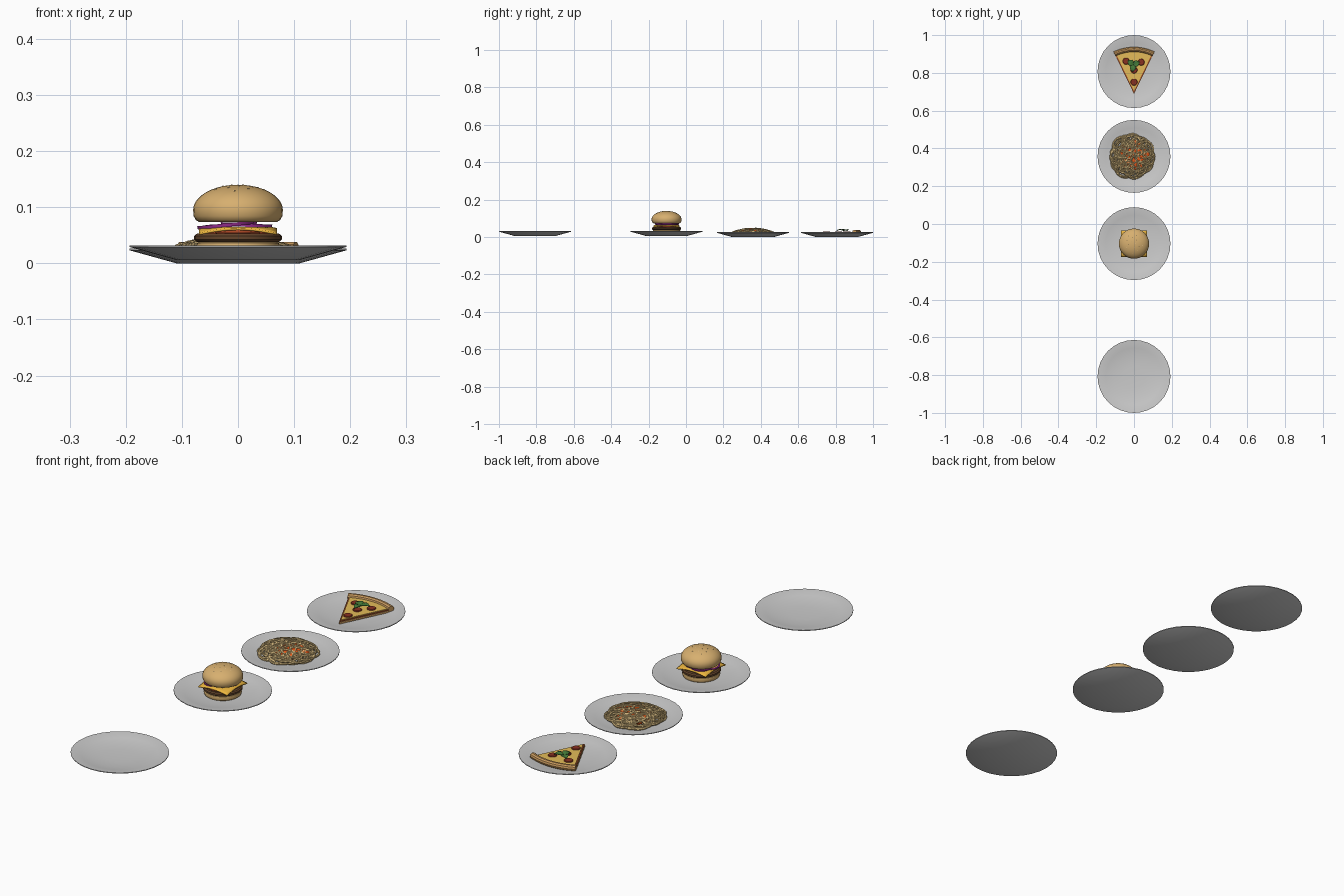
import bpy, bmesh, math, random
from mathutils import Vector, Matrix

if "Cube" in bpy.data.objects:
    bpy.data.objects.remove(bpy.data.objects["Cube"])

random.seed(4)
TAU = math.tau


def mat(name, r, g, b):
    m = bpy.data.materials.new(name)
    m.diffuse_color = (r, g, b, 1)
    m.use_nodes = True
    m.node_tree.nodes["Principled BSDF"].inputs["Base Color"].default_value = m.diffuse_color
    return m


BUN = mat("bun", .68, .43, .16)
SEED = mat("seed", .75, .52, .25)
PATTY = mat("patty", .13, .06, .025)
TOMATO = mat("tomato", .65, .1, .03)
CHEESE = mat("cheese", .85, .47, .05)
ONION = mat("onion", .33, .03, .3)
NOODLE = mat("noodle", .62, .45, .2)
SAUCE = mat("sauce", .8, .1, .01)
CRUST = mat("crust", .58, .32, .11)
PIZZA_SAUCE = mat("pizza_sauce", .35, .07, .02)
MELT = mat("melted_cheese", .78, .5, .1)
PEPPERONI = mat("pepperoni", .25, .03, .015)
LEAF = mat("leaf", .06, .2, .04)


def finish(name, bm, material=None, loc=(0, 0, 0)):
    bmesh.ops.recalc_face_normals(bm, faces=bm.faces)
    me = bpy.data.meshes.new(name)
    bm.to_mesh(me)
    bm.free()
    ob = bpy.data.objects.new(name, me)
    ob.location = loc
    bpy.context.collection.objects.link(ob)
    if material:
        me.materials.append(material)
    return ob


def lathe(name, profile, loc, material=None, segs=32, closed=False):
    """Spin (radius, z) points around z."""
    bm = bmesh.new()
    vs = [bm.verts.new((r, 0, z)) for r, z in profile]
    es = [bm.edges.new(p) for p in zip(vs, vs[1:])]
    if closed:
        es.append(bm.edges.new((vs[-1], vs[0])))
    bmesh.ops.spin(bm, geom=vs + es, cent=(0, 0, 0), axis=(0, 0, 1), angle=TAU, steps=segs)
    bmesh.ops.remove_doubles(bm, verts=bm.verts, dist=1e-5)
    return finish(name, bm, material, loc)


def tube(name, paths, radius, loc, material, cyclic=False, res=2):
    """Round tubes along point lists, as one mesh."""
    cu = bpy.data.curves.new(name, 'CURVE')
    cu.dimensions = '3D'
    cu.bevel_depth, cu.bevel_resolution, cu.use_fill_caps = radius, res, True
    for pts in paths:
        sp = cu.splines.new('POLY')
        sp.points.add(len(pts) - 1)
        for p, co in zip(sp.points, pts):
            p.co = (*co, 1)
        sp.use_cyclic_u = cyclic
    ob = bpy.data.objects.new(name, cu)
    ob.location = loc
    bpy.context.collection.objects.link(ob)
    cu.materials.append(material)
    bpy.ops.object.select_all(action='DESELECT')
    ob.select_set(True)
    bpy.context.view_layer.objects.active = ob
    bpy.ops.object.convert(target='MESH')
    return ob


# Plates: two sit slightly higher than the others
PLATE = [(0, 0), (.11, 0), (.193, .023), (.193, .026), (.19, .026),
         (.15, .018), (.11, .012), (.06, .0095), (0, .009)]
BURGER, PASTA, PIZZA = -.104, .358, .807
for name, y, z in (("empty_plate", -.807, .006), ("burger_plate", BURGER, .006),
                   ("pasta_plate", PASTA, 0), ("pizza_plate", PIZZA, 0)):
    lathe(name, PLATE, (0, y, z))

# Burger buns and patty
C = (0, BURGER, 0)


def dome(r):
    return .095 + .045 * math.sqrt(max(0, 1 - (r / .08) ** 2))


top = [(.08 * math.sin(a), dome(.08 * math.sin(a))) for a in (i * math.pi / 20 for i in range(11))]
lathe("top_bun", top + [(.079, .084), (.075, .077), (.07, .074), (0, .074)], C, BUN)
lathe("bottom_bun", [(0, .014), (.064, .014), (.072, .019), (.075, .027), (.073, .036),
                     (.068, .039), (0, .039)], C, BUN)
lathe("patty", [(0, .038), (.073, .038), (.078, .042), (.078, .049), (.073, .053), (0, .053)], C, PATTY)

# Tomato slices
for i in range(3):
    a = i * TAU / 3 + .5
    lathe("tomato_slice_%d" % i, [(0, .052), (.038, .052), (.04, .056), (.038, .06), (0, .06)],
          (.028 * math.cos(a), BURGER + .028 * math.sin(a), 0), TOMATO, 24)

# Cheese slice with drooping corners
bm = bmesh.new()
bmesh.ops.create_grid(bm, x_segments=12, y_segments=12, size=.069)
for v in bm.verts:
    v.co.z = .063 - .3 * max(0, v.co.xy.length - .062)
cheese = finish("cheese_slice", bm, CHEESE, C)
s = cheese.modifiers.new("thickness", 'SOLIDIFY')
s.thickness, s.offset = .004, 0

# Onion rings, slightly tilted
for i, (x, y, r, tilt) in enumerate(((-.022, -.01, .05, -.1), (.015, .012, .045, .05), (-.012, .02, .045, -.06))):
    ring = lathe("onion_ring_%d" % i, [(r - .007, -.003), (r, -.003), (r + .001, .003), (r - .006, .003)],
                 (x, BURGER + y, .068), ONION, 28, True)
    ring.rotation_euler = (0, tilt, 0)

# Sesame seeds scattered by golden angle
bm = bmesh.new()
for i in range(16):
    r, a = .013 * math.sqrt(i + .5), i * 2.4
    p = Vector((r * math.cos(a), r * math.sin(a), dome(r)))
    n = Vector((p.x / .0064, p.y / .0064, (p.z - .095) / .002025))
    m = Matrix.Translation(p) @ n.to_track_quat('Z', 'Y').to_matrix().to_4x4() \
        @ Matrix.Rotation(a, 4, 'Z') @ Matrix.Diagonal((.0028, .0018, .001, 1))
    bmesh.ops.create_uvsphere(bm, u_segments=8, v_segments=5, radius=1, matrix=m)
finish("sesame_seeds", bm, SEED, C)


# Spaghetti: looping strands over a low mound
def mound(r):
    return .014 + .026 * max(0, 1 - (r / .125) ** 2)


strands = []
for R, r, loops in ((.092, .024, 11), (.086, .032, 8), (.078, .036, 13), (.07, .04, 9),
                    (.058, .036, 7), (.045, .035, 8), (.03, .042, 5)):
    ph, ph2, n = random.random() * TAU, random.random() * TAU, loops * 18
    pts = []
    for k in range(n):
        t = k / n * TAU
        rr = R + .006 * math.sin(3 * t + ph2)
        x = rr * math.cos(t) + r * math.cos(loops * t + ph)
        y = rr * math.sin(t) + r * math.sin(loops * t + ph)
        z = mound(math.hypot(x, y)) + .004 * math.sin(loops * 1.0 * t + ph2) + .002
        pts.append((x, y, max(z, .017)))
    strands.append(pts)
tube("spaghetti", strands, .0048, (-.01, PASTA, 0), NOODLE, True, 1)

# Tomato sauce heap, lumpy
bm = bmesh.new()
bmesh.ops.create_icosphere(bm, subdivisions=4, radius=1)
for v in bm.verts:
    a = math.atan2(v.co.y, v.co.x)
    k = 1 + .07 * math.sin(5 * a + 1) + .05 * math.sin(9 * a)
    bump = .0015 * math.sin(9 * v.co.x + 2) * math.sin(8 * v.co.y)
    v.co = (v.co.x * .082 * k, v.co.y * .082 * k, .026 + v.co.z * .019 + bump)
finish("pasta_sauce", bm, SAUCE, (-.005, PASTA, 0))

# Pizza slice: stacked wedges from the tip
TIP = (0, .689, 0)
HALF = math.radians(26)


def arc(r, half, n):
    return [(r * math.sin(a), r * math.cos(a)) for a in (half * (2 * i / n - 1) for i in range(n + 1))]


def wedge(name, r, inset, z0, z1, material):
    bm = bmesh.new()
    pts = [(0, inset * 2)] + arc(r, HALF - inset / r, 12)
    face = bm.faces.new([bm.verts.new((x, y, z0)) for x, y in pts])
    up = bmesh.ops.extrude_face_region(bm, geom=[face])["geom"]
    bmesh.ops.translate(bm, vec=(0, 0, z1 - z0), verts=[e for e in up if isinstance(e, bmesh.types.BMVert)])
    finish(name, bm, material, TIP)


wedge("pizza_dough", .235, 0, .013, .021, CRUST)
wedge("pizza_sauce", .229, .002, .02, .024, PIZZA_SAUCE)
wedge("pizza_cheese", .224, .007, .023, .027, MELT)
tube("pizza_crust", [[(x, y, .026) for x, y in arc(.235, HALF, 14)]], .013, TIP, CRUST, False, 3)

# Pepperoni
for i, (x, y) in enumerate(((-.042, .862), (.038, .857), (0, .815), (0, .751))):
    lathe("pepperoni_%d" % i, [(0, .025), (.018, .025), (.018, .029), (.016, .031), (0, .03)],
          (x, y, 0), PEPPERONI, 20)

# Basil leaves: folded, pointed ovals
for i in range(3):
    bm = bmesh.new()
    rows = []
    for k in range(9):
        u = k / 8
        w = .016 * math.sin(math.pi * u ** .8) + .0005
        rows.append([bm.verts.new((.038 * u, j * w, .006 * math.sin(math.pi * u) + .003 * abs(j)))
                     for j in (-1, -.5, 0, .5, 1)])
    for a, b in zip(rows, rows[1:]):
        for j in range(4):
            bm.faces.new((a[j], b[j], b[j + 1], a[j + 1]))
    leaf = finish("basil_leaf_%d" % i, bm, LEAF, (-.004, .843, .032))
    leaf.rotation_euler.z = i * TAU / 3 + .4
    leaf.modifiers.new("thickness", 'SOLIDIFY').thickness = .0015

# Smooth shading with sharp edges kept
bpy.ops.object.select_all(action='SELECT')
bpy.context.view_layer.objects.active = cheese
bpy.ops.object.shade_smooth_by_angle(angle=math.radians(35))
